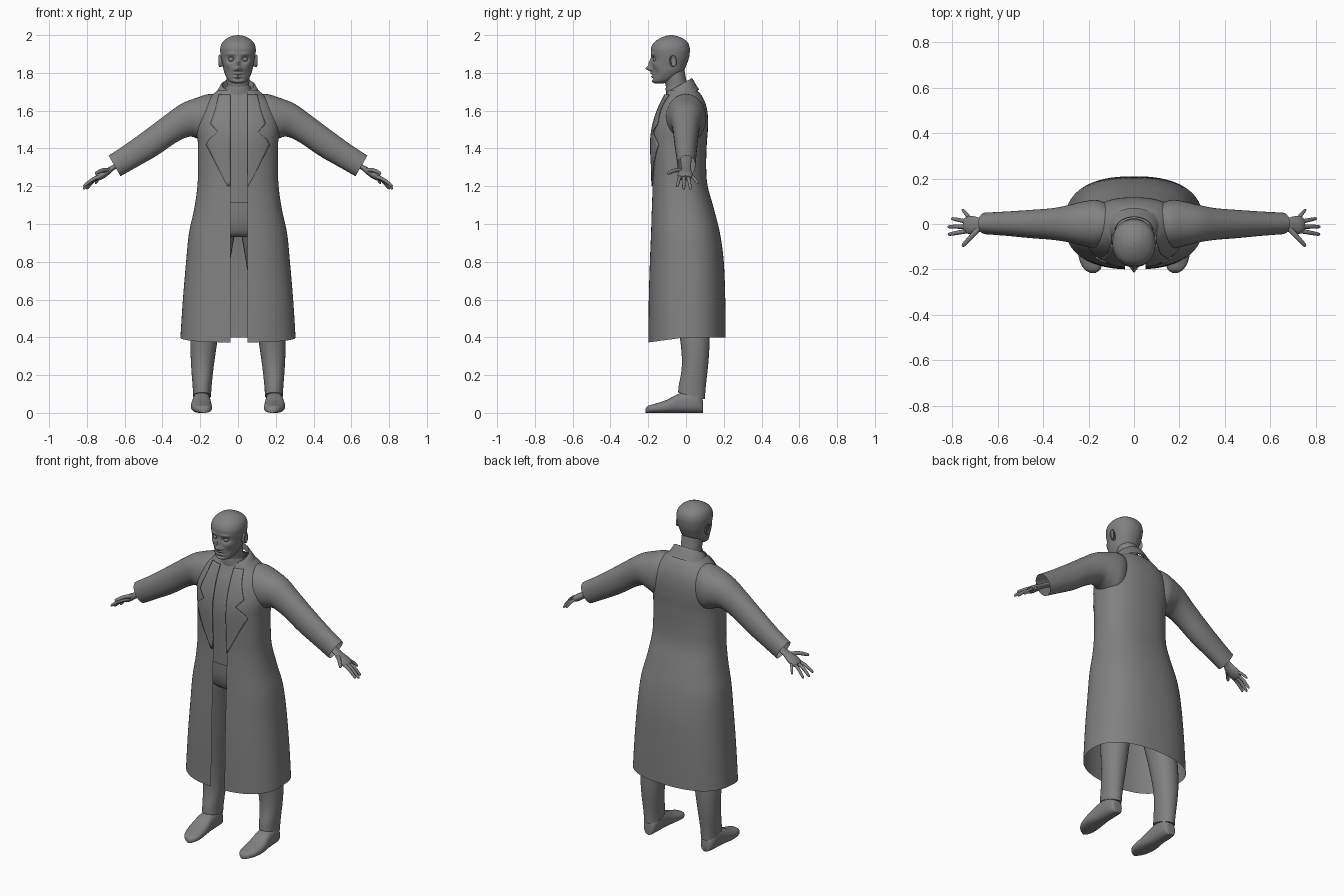
import bpy, bmesh, math
from mathutils import Vector

GREY = bpy.data.materials.new("grey")
GREY.diffuse_color = (0.22, 0.22, 0.22, 1)


def catmull(rows, sub):
    """Smoothly interpolate a short table of rows."""
    out = []
    for i in range(len(rows) - 1):
        p = [rows[max(0, min(len(rows) - 1, i + k))] for k in (-1, 0, 1, 2)]
        for s in range(sub):
            t = s / sub
            out.append([0.5 * (2 * b + (c - a) * t + (2 * a - 5 * b + 4 * c - d) * t * t
                               + (3 * b - a - 3 * c + d) * t ** 3) for a, b, c, d in zip(*p)])
    return out + [list(rows[-1])]


def spow(v, e):
    return math.copysign(abs(v) ** e, v)


def ring(c, u, v, n=2.0, seg=32, a0=0.0, a1=None):
    """Superellipse; angle 0 points along -v. Open when a1 is given."""
    c, u, v = Vector(c), Vector(u), Vector(v)
    count = seg if a1 is None else seg + 1
    a1 = 2 * math.pi if a1 is None else a1
    return [c + u * spow(math.sin(a), 2 / n) - v * spow(math.cos(a), 2 / n)
            for a in (a0 + (a1 - a0) * i / seg for i in range(count))]


def loft(name, rings, closed=True, caps=(True, True), angle=50):
    bm = bmesh.new()
    vs = [[bm.verts.new(p) for p in r] for r in rings]
    n = len(vs[0])
    for a, b in zip(vs, vs[1:]):
        for i in range(n if closed else n - 1):
            j = (i + 1) % n
            bm.faces.new((a[i], a[j], b[j], b[i]))
    if closed and caps[0]:
        bm.faces.new(vs[0])
    if closed and caps[1]:
        bm.faces.new(vs[-1])
    bmesh.ops.recalc_face_normals(bm, faces=bm.faces)
    me = bpy.data.meshes.new(name)
    bm.to_mesh(me)
    bm.free()
    ob = bpy.data.objects.new(name, me)
    bpy.context.collection.objects.link(ob)
    me.materials.append(GREY)
    bpy.ops.object.select_all(action='DESELECT')
    ob.select_set(True)
    bpy.context.view_layer.objects.active = ob
    bpy.ops.object.shade_smooth_by_angle(angle=math.radians(angle))
    return ob


def level(r, n=2.0, seg=32, **k):
    """Horizontal ring from (z, half width, front y, back y, [centre x])."""
    z, w, f, b = r[:4]
    return ring((r[4] if len(r) > 4 else 0, (f + b) / 2, z), (w, 0, 0), (0, (b - f) / 2, 0), n, seg, **k)


def tube(name, pts, seg=12, flat=1.0):
    """Round limb through (x, y, z, radius) points, widened along y by 1/flat."""
    rows = catmull(pts, 4)
    rings = []
    for i, r in enumerate(rows):
        d = Vector(rows[min(i + 1, len(rows) - 1)][:3]) - Vector(rows[max(i - 1, 0)][:3])
        u = d.cross(Vector((0, 1, 0))).normalized()
        v = u.cross(d).normalized()
        rings.append(ring(r[:3], u * r[3] * flat, v * r[3], seg=seg))
    return loft(name, rings)


# coat body: open front, drooping front hem
COAT = catmull([(.40, .305, -.2, .21), (.6, .292, -.198, .208), (.8, .275, -.192, .2),
                (.95, .26, -.186, .18), (1.08, .232, -.182, .148), (1.2, .215, -.178, .115),
                (1.3, .212, -.18, .107), (1.42, .212, -.185, .11), (1.5, .22, -.178, .116),
                (1.57, .212, -.16, .116), (1.63, .185, -.137, .106), (1.68, .14, -.112, .083),
                (1.71, .105, -.1, .055)], 6)
CN = 2.4
rings = []
for r in COAT:
    a0 = math.asin((.05 / r[1]) ** (CN / 2))
    a1 = 2 * math.pi - math.asin((.04 / r[1]) ** (CN / 2))
    pts = level(r, CN, 72, a0=a0, a1=a1)
    fade = max(0, 1 - (r[0] - .40) / .3)
    for p in pts:
        p.z -= fade * .027 * max(0, -p.y / .2)
    rings.append(pts)
loft("coat_body", rings, closed=False)


def coat_front(x, z):
    i = next((k for k in range(len(COAT) - 2) if COAT[k + 1][0] >= z), len(COAT) - 2)
    a, b = COAT[i], COAT[i + 1]
    t = (z - a[0]) / (b[0] - a[0])
    w, f, k = (a[j] + (b[j] - a[j]) * t for j in (1, 2, 3))
    s = min(1, abs(x) / w)
    return (f + k) / 2 - (k - f) / 2 * (1 - s ** CN) ** (1 / CN)


# lapels: notched plates that follow the coat front
EDGE = [(.055, 1.2), (.168, 1.42), (.15, 1.45), (.105, 1.485), (.145, 1.53), (.118, 1.61), (.1, 1.695)]
for side, inner, tag in ((1, .05, "left"), (-1, .04, "right")):
    rows = []
    for (xa, za), (xb, zb) in zip(EDGE, EDGE[1:]):
        for s in range(8):
            x, z = xa + (xb - xa) * s / 8, za + (zb - za) * s / 8
            xs = [inner + (x - inner) * k / 8 for k in range(9)]
            rows.append([Vector((side * q, coat_front(q, z) - .004, z)) for q in xs])
    lapel = loft("lapel_" + tag, rows, closed=False)
    m = lapel.modifiers.new("thickness", 'SOLIDIFY')
    m.thickness, m.offset = .006, 0

# standing collar, high at the nape
rings = []
for rx, ry, yc, zc in ((.125, .09, -.02, 1.675), (.108, .078, -.027, 1.705), (.092, .068, -.033, 1.733),
                       (.084, .064, -.032, 1.737), (.082, .062, -.032, 1.70)):
    rings.append(ring((0, yc, zc), (rx, 0, 0), (0, ry, .036), 2, 40, .45, 2 * math.pi - .45))
loft("collar", rings, closed=False)

# shirt, its neckband and the trouser seat
loft("shirt", [level(r, 2.4, 40) for r in catmull(
    [(1.11, .185, -.166, .09), (1.25, .19, -.172, .09), (1.42, .19, -.177, .095), (1.52, .19, -.165, .1),
     (1.6, .17, -.143, .09), (1.67, .11, -.11, .06), (1.70, .08, -.098, .03)], 4)])
loft("shirt_neckband", [level(r, 2, 32) for r in
                        ((1.68, .08, -.105, .03), (1.715, .07, -.108, .02), (1.73, .066, -.105, .015),
                         (1.71, .06, -.1, .01))])
loft("trouser_seat", [level(r, 2.3, 40) for r in catmull(
    [(.93, .1, -.09, .07), (.95, .17, -.125, .12), (1.02, .2, -.15, .135), (1.13, .185, -.158, .09)], 4)])

# head with sculpted face; bumps are (x, z, x spread, z spread, push forward)
BUMPS = [(0, 1.822, .014, .013, .028), (0, 1.85, .010, .026, .017), (.017, 1.817, .008, .008, .010),
         (.036, 1.872, .017, .012, -.015), (.036, 1.9, .026, .008, .006), (.056, 1.845, .018, .018, .006),
         (0, 1.797, .024, .006, .009), (0, 1.789, .026, .0035, -.006), (0, 1.78, .021, .006, .008),
         (0, 1.768, .025, .005, -.006), (0, 1.755, .022, .010, .005), (.05, 1.80, .016, .02, -.006)]
HEAD = [(1.745, .022, -.165, -.115), (1.755, .046, -.175, -.085), (1.78, .063, -.178, -.04),
        (1.81, .075, -.18, -.012), (1.84, .081, -.181, .002), (1.87, .088, -.181, .013),
        (1.9, .093, -.184, .019), (1.93, .094, -.185, .02), (1.96, .084, -.17, .01),
        (1.982, .06, -.14, -.016), (1.995, .032, -.108, -.048), (2.0, .004, -.083, -.075)]
rings = [level(r, 2.2, 88) for r in catmull(HEAD, 8)]
for r in rings:
    for p in r:
        if p.y < -.1:
            p.y -= sum(d * math.exp(-((abs(p.x) - x) / sx) ** 2 - ((p.z - z) / sz) ** 2)
                       for x, z, sx, sz, d in BUMPS)
loft("head", rings, angle=80)
loft("neck", [level(r, 2, 32) for r in catmull(
    [(1.66, .07, -.09, .03), (1.72, .06, -.105, .012), (1.77, .06, -.115, .0), (1.83, .06, -.12, -.01)], 4)])

for s, tag in ((1, "left"), (-1, "right")):
    # eye and ear
    loft("eye_" + tag, [ring((s * .036, -.163, 1.872 + .013 * math.sin(t)), (.015 * math.cos(t), 0, 0),
                             (0, .013 * math.cos(t), 0), seg=16)
                        for t in (-1.5 + 3 * i / 10 for i in range(11))], angle=80)
    loft("ear_" + tag, [ring((s * x, y, z), (0, w, .004), (0, -.004, h), 2.2, 20) for x, y, z, w, h in
                        ((.078, -.075, 1.86, .012, .024), (.092, -.07, 1.862, .016, .03),
                         (.1, -.066, 1.864, .018, .033), (.102, -.067, 1.864, .014, .028),
                         (.096, -.07, 1.864, .009, .02))])

    # sleeve from (top x, top z, bottom x, bottom z, front y, back y)
    rows = catmull([(.07, 1.68, .12, 1.42, -.07, .08), (.15, 1.688, .17, 1.43, -.105, .105),
                    (.22, 1.668, .215, 1.452, -.098, .1), (.30, 1.636, .26, 1.462, -.082, .085),
                    (.38, 1.58, .33, 1.43, -.07, .07), (.48, 1.505, .43, 1.362, -.062, .062),
                    (.59, 1.425, .53, 1.305, -.052, .055), (.685, 1.362, .622, 1.253, -.045, .05)], 5)
    loft("sleeve_" + tag, [ring((s * (a + c) / 2, (f + k) / 2, (b + d) / 2), (0, (k - f) / 2, 0),
                                (s * (a - c) / 2, 0, (b - d) / 2), 2.1, 36)
                           for a, b, c, d, f, k in rows], caps=(True, False))

    # hand: forearm and palm, then five digits
    tube("palm_" + tag, [(s * .55, 0, 1.36, .032), (s * .655, 0, 1.302, .026), (s * .69, -.004, 1.278, .035),
                         (s * .725, -.004, 1.256, .04), (s * .745, -.003, 1.243, .03)], 20, .5)
    for digit, a, b, r in (("thumb", (.685, -.022, 1.285), (.755, -.098, 1.266), .011),
                           ("index", (.73, -.03, 1.252), (.818, -.046, 1.198), .0095),
                           ("middle", (.735, -.011, 1.25), (.818, -.012, 1.184), .0095),
                           ("ring_finger", (.732, .01, 1.25), (.803, .024, 1.184), .009),
                           ("little_finger", (.72, .022, 1.257), (.755, .064, 1.212), .008)):
        a, b = Vector(a), Vector(b)
        pts = []
        for t, k in ((0, 1.1), (.45, 1), (.85, .85), (.97, .6), (1, .15)):
            p = a.lerp(b, t) + Vector((0, 0, .008 * math.sin(math.pi * t)))
            pts.append((s * p.x, p.y, p.z, r * k))
        tube(digit + "_" + tag, pts)

    # trouser leg from (z, half width, front y, back y, centre x)
    rows = catmull([(.09, .048, -.042, .1, .19), (.14, .05, -.038, .104, .19), (.25, .06, -.022, .117, .188),
                    (.38, .071, -.03, .125, .18), (.6, .082, -.065, .128, .155), (.85, .092, -.11, .13, .126),
                    (1.0, .095, -.13, .12, .1)], 5)
    legs = []
    for r in rows:
        pts = level([r[0], r[1], r[2], r[3], s * r[4]], 2.1, 32)
        for p in pts:
            p.z -= max(0, 1 - (r[0] - .09) / .1) * .25 * (p.y - .03)
        legs.append(pts)
    loft("trouser_leg_" + tag, legs)

    # shoe from (y, centre x, half width, height)
    rows = catmull([(.09, .19, .015, .05), (.084, .19, .032, .08), (.05, .192, .044, .115), (-.03, .193, .048, .105),
                    (-.1, .194, .055, .07), (-.165, .188, .05, .048), (-.2, .183, .034, .038),
                    (-.215, .181, .012, .022)], 5)
    loft("shoe_" + tag, [ring((s * x, y, max(h / 2, .01)), (w, 0, 0), (0, 0, h / 2), 2.5, 28)
                         for y, x, w, h in rows])
